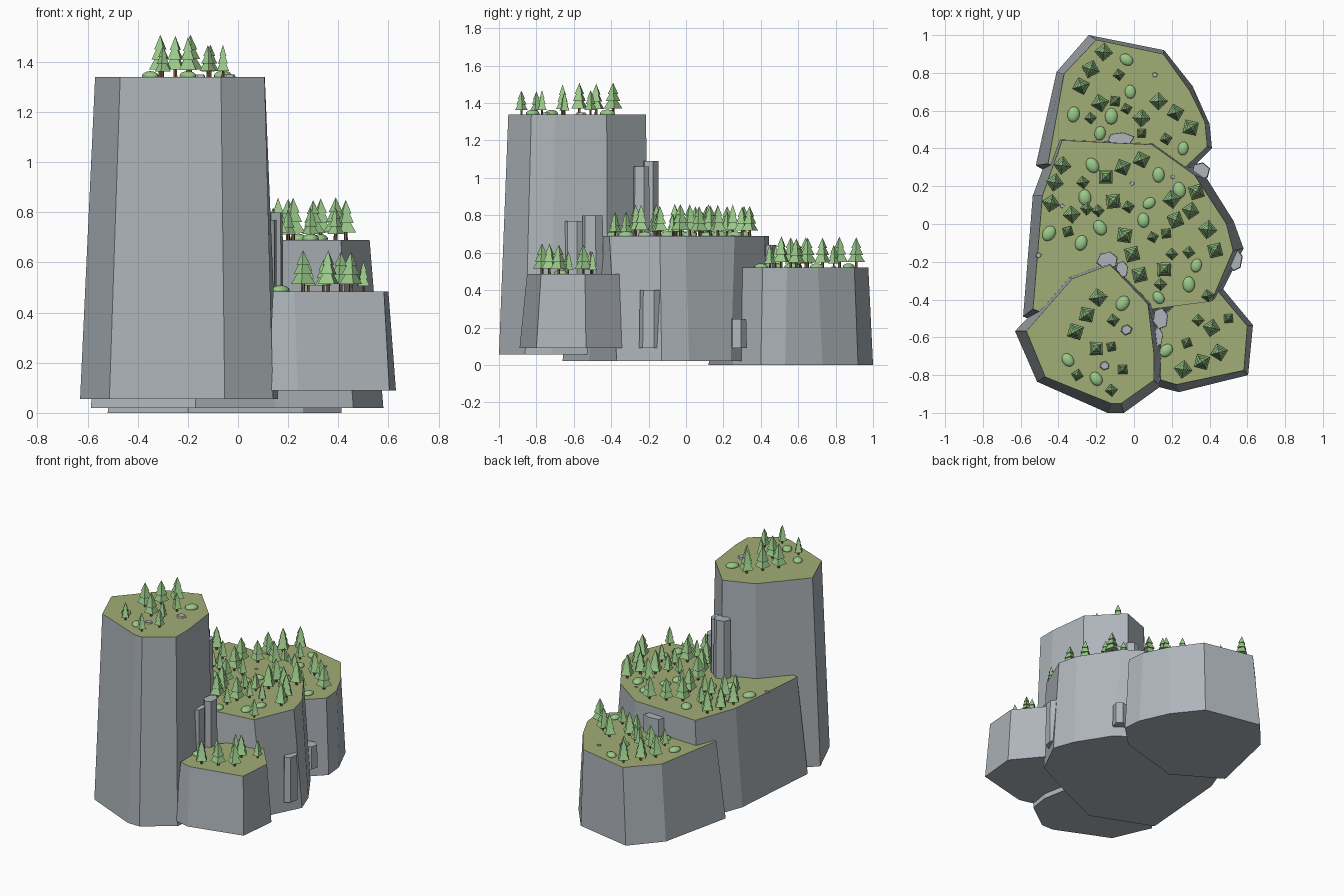
import bpy, bmesh, math, random
from mathutils import Matrix

if "Cube" in bpy.data.objects:
    bpy.data.objects.remove(bpy.data.objects["Cube"])

random.seed(4)


def material(name, rgb):
    m = bpy.data.materials.new(name)
    m.diffuse_color = (*rgb, 1)
    m.use_nodes = True
    m.node_tree.nodes["Principled BSDF"].inputs["Base Color"].default_value = m.diffuse_color
    return m


ROCK = material("rock", (0.42, 0.46, 0.49))
GRASS = material("grass", (0.36, 0.42, 0.18))
LEAF = material("leaf", (0.32, 0.58, 0.25))
BARK = material("bark", (0.22, 0.12, 0.06))


def add_object(name, mesh, loc=(0, 0, 0), rot=0, scale=(1, 1, 1)):
    ob = bpy.data.objects.new(name, mesh)
    ob.location, ob.rotation_euler, ob.scale = loc, (0, 0, rot), scale
    bpy.context.collection.objects.link(ob)
    return ob


def finish(bm, name, mats):
    bmesh.ops.recalc_face_normals(bm, faces=bm.faces)
    me = bpy.data.meshes.new(name)
    bm.to_mesh(me)
    bm.free()
    for m in mats:
        me.materials.append(m)
    return me


def prism(name, bottom, top, z0, z1, mats):
    """Loft between two outlines; the top cap takes the last material."""
    bm = bmesh.new()
    lo = [bm.verts.new((x, y, z0)) for x, y in bottom]
    hi = [bm.verts.new((x, y, z1)) for x, y in top]
    n = len(lo)
    for i in range(n):
        j = (i + 1) % n
        bm.faces.new((lo[i], lo[j], hi[j], hi[i]))
    bm.faces.new(lo)
    bm.faces.new(hi).material_index = len(mats) - 1
    return add_object(name, finish(bm, name, mats))


# Four cliff blocks with grass tops: (bottom xy, top xy) at each corner
cliffs = {
    "tall_cliff": (0.055, 1.34, [
        (-.63, -.567, -.57, -.567), (-.513, -.835, -.47, -.81), (-.14, -1, -.122, -.95),
        (-.053, -1, -.068, -.95), (.14, -.86, .106, -.827), (.16, -.72, .107, -.7),
        (.105, -.42, .074, -.424), (-.125, -.19, -.127, -.215), (-.35, -.275, -.328, -.29)]),
    "middle_cliff": (0.02, 0.69, [
        (-.42, .46, -.38, .443), (.11, .44, .095, .42), (.386, .24, .32, .26),
        (.527, .016, .49, .0), (.58, -.13, .525, -.14), (.46, -.37, .41, -.41),
        (.15, -.52, .1, -.45), (-.17, -.66, -.15, -.6), (-.587, -.49, -.535, -.45),
        (-.536, .15, -.485, .15)]),
    "back_cliff": (0.0, 0.52, [
        (-.24, 1, -.2, .975), (.16, .92, .155, .9), (.31, .73, .295, .705),
        (.4, .53, .376, .54), (.413, .4, .388, .41), (.26, .25, .25, .28),
        (-.2, .12, -.19, .2), (-.52, .31, -.455, .32), (-.41, .805, -.37, .795)]),
    "right_cliff": (0.09, 0.485, [
        (.12, -.86, .14, -.825), (.238, -.89, .225, -.85), (.604, -.80, .582, -.775),
        (.63, -.535, .6, -.54), (.46, -.33, .44, -.35), (.25, -.38, .25, -.4),
        (.13, -.5, .14, -.5)])}
for name, (z0, z1, pts) in cliffs.items():
    prism(name, [p[:2] for p in pts], [p[2:] for p in pts], z0, z1, [ROCK, GRASS])


def stone(name, x, y, rx, ry, z0, z1, taper=0.92, turn=0.3):
    """Irregular six-sided rock column."""
    ring = []
    for i in range(6):
        a = i * math.pi / 3 + turn
        r = random.uniform(0.92, 1.08)
        ring.append((rx * r * math.cos(a), ry * r * math.sin(a)))
    prism(name, [(x + u, y + v) for u, v in ring],
          [(x + u * taper, y + v * taper) for u, v in ring], z0, z1, [ROCK])


# Rock columns leaning on the cliff walls
for i, c in enumerate([
        (.14, -.5, .045, .065, .3, .80), (.125, -.6, .03, .055, .3, .77),
        (-.14, -.19, .06, .05, .6, 1.09), (-.065, -.24, .035, .05, .6, 1.06),
        (-.07, .45, .075, .04, .4, .64), (.355, .28, .05, .05, .09, .245),
        (.535, -.19, .04, .062, .09, .40)]):
    stone(f"rock_column_{i}", *c)

# Flat stones lying in the grass
for i, (x, y, r, z) in enumerate([
        (-.04, -.56, .035, 1.34), (-.155, -.75, .03, 1.34), (.11, .79, .017, .52),
        (-.505, -.165, .018, .69), (-.38, .095, .015, .69), (.205, .25, .014, .69),
        (-.01, .215, .014, .69)]):
    stone(f"flat_stone_{i}", x, y, r, r * .9, z - .005, z + r * .3, .75)


def tree_mesh():
    """Unit-height conifer: trunk and three four-sided tiers."""
    bm = bmesh.new()

    def cone(sides, r1, r2, z0, z1, mat):
        made = bmesh.ops.create_cone(
            bm, cap_ends=True, segments=sides, radius1=r1, radius2=r2, depth=z1 - z0,
            matrix=Matrix.Translation((0, 0, (z0 + z1) / 2)))
        for f in {f for v in made["verts"] for f in v.link_faces}:
            f.material_index = mat
    cone(5, .05, .04, -.03, .3, 1)
    cone(4, .29, .05, .18, .58, 0)
    cone(4, .225, .04, .42, .79, 0)
    cone(4, .16, 0, .65, 1, 0)
    return finish(bm, "tree", [LEAF, BARK])


def bush_mesh():
    bm = bmesh.new()
    bmesh.ops.create_uvsphere(bm, u_segments=12, v_segments=8, radius=1)
    for f in bm.faces:
        f.smooth = True
    return finish(bm, "bush", [LEAF])


TREE, BUSH = tree_mesh(), bush_mesh()


def plant(place, z, tall, small, bushes):
    """Positions are in hundredths of a unit."""
    for kind, pts, h, w in (("tall_tree", tall, .165, .17), ("small_tree", small, .125, .115)):
        for i, (x, y) in enumerate(pts):
            k = random.uniform(.94, 1.04)
            add_object(f"{place}_{kind}_{i}", TREE, (x / 100, y / 100, z),
                       random.uniform(0, 1.57), (w * k, w * k, h * k))
    for i, (x, y) in enumerate(bushes):
        k = random.uniform(.9, 1.1)
        add_object(f"{place}_bush_{i}", BUSH, (x / 100, y / 100, z + .004),
                   random.uniform(-1, 1), (.031 * k, .04 * k, .02 * k))


# Planting on each plateau
plant("back", .52,
      [(-16, 91), (-23, 82), (-28, 73), (-18, 64), (4, 56), (13, 65), (22, 59), (30, 51)],
      [(-8, 79), (-10, 65), (-23, 56), (-4, 61), (17, 45), (4, 48)],
      [(-4, 87), (-2, 70), (-32, 58), (-12, 57), (-18, 48), (26, 40)])
plant("middle", .69,
      [(-42, 22), (-15, 25), (-6, 30), (4, 34), (-44, 11), (-33, 5), (-11, 12), (-5, -6),
       (-1, -16), (22, 2), (20, 13), (30, 7), (39, -3), (43, -14), (3, -27), (16, -24),
       (33, 17), (-38, 31)],
      [(-27, 22), (-25, 8), (-19, 7), (-3, 9), (-35, -4), (10, -7), (17, -5), (29, -15),
       (20, -16), (14, -32), (39, -38)],
      [(-22, 31), (-26, 14), (-45, -5), (-28, -10), (-18, -2), (5, 2), (8, 11), (13, 26),
       (24, 18), (33, -22), (29, -32), (13, -39)])
plant("tall", 1.34,
      [(-19, -39), (-25, -48), (-31, -57), (-20, -66)],
      [(-11, -51), (-12, -65), (-6, -77), (-30, -80), (-12, -88)],
      [(-6, -42), (-35, -72), (-20, -82)])
plant("right", .485,
      [(41, -55), (45, -68), (36, -73), (26, -77)],
      [(34, -51), (50, -50), (28, -63)],
      [(17, -67)])
